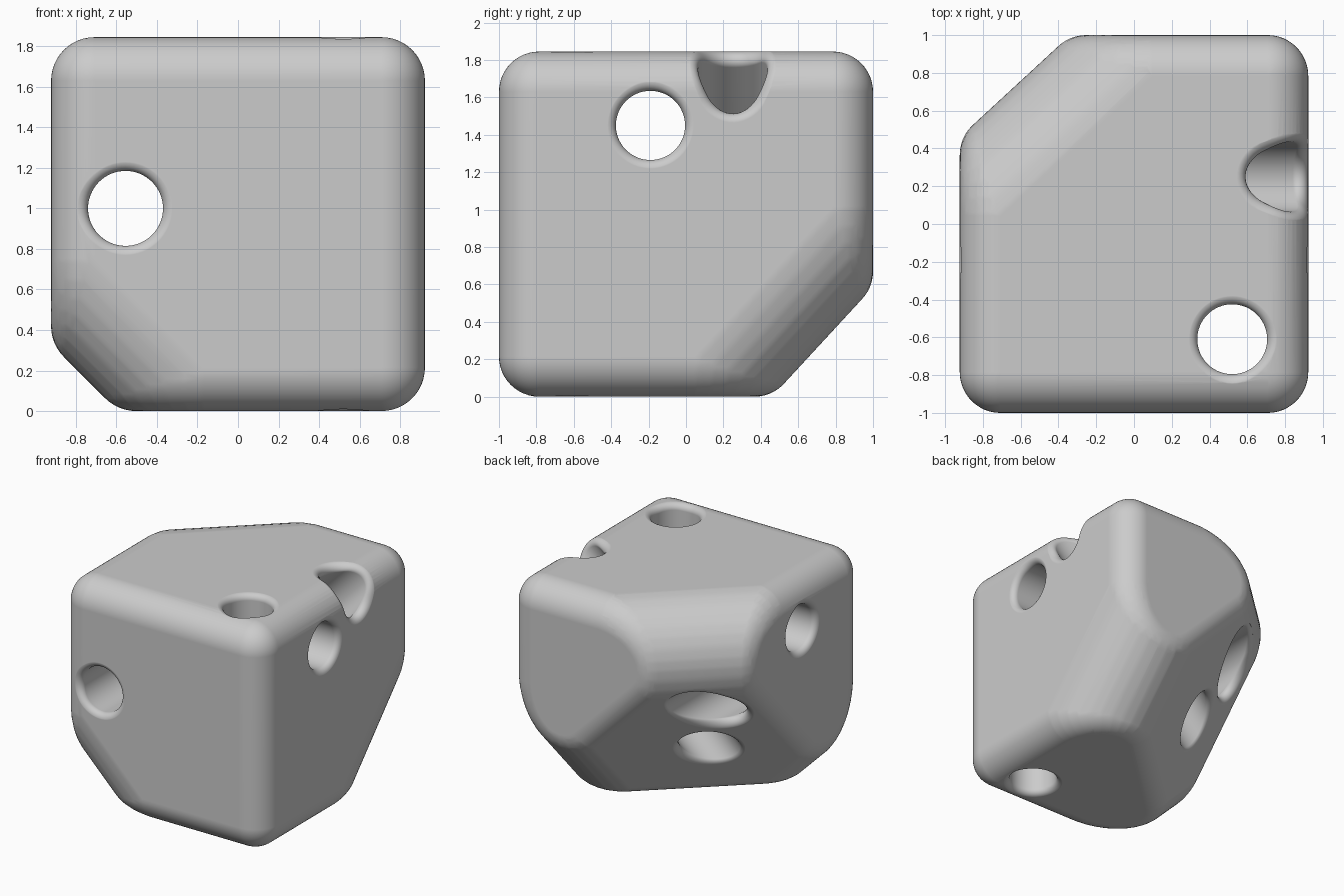
import bpy, bmesh, math
from mathutils import Vector
from mathutils.bvhtree import BVHTree

cube = bpy.data.objects.get("Cube")
if cube:
    bpy.data.objects.remove(cube, do_unlink=True)

HALF = Vector((0.9225, 1.0, 0.9225))       # half size of the block
CENTRE = Vector((0, 0, HALF.z))
CUT = Vector((-HALF.x, HALF.y, -HALF.z)).normalized()   # slice across the diagonal
CUT_AT = 0.11                              # distance of the slice from the origin
EDGE_R, SLICE_R = 0.215, 0.475             # rounding of box edges and sharp slice edges
HOLE_R, RIM = 0.185, 0.05


def to_object(name, bm):
    mesh = bpy.data.meshes.new(name)
    bm.to_mesh(mesh)
    ob = bpy.data.objects.new(name, mesh)
    bpy.context.collection.objects.link(ob)
    return ob


def slice_off(bm, point, normal):
    cut = bmesh.ops.bisect_plane(bm, geom=bm.verts[:] + bm.edges[:] + bm.faces[:],
                                 plane_co=point, plane_no=normal, clear_outer=True)
    edges = [g for g in cut["geom_cut"] if isinstance(g, bmesh.types.BMEdge)]
    if edges:
        bmesh.ops.edgeloop_fill(bm, edges=edges)


def core_points(steps=12):
    """Block shrunk by EDGE_R, corner sliced, three sharp slice edges rounded."""
    bm = bmesh.new()
    bmesh.ops.create_cube(bm, size=2)
    for v in bm.verts:
        v.co = CENTRE + Vector([c * (h - EDGE_R) for c, h in zip(v.co, HALF)])
    slice_off(bm, CUT * (CUT_AT - EDGE_R), CUT)
    for face in (Vector((0, 0, 1)), Vector((0, -1, 0)), Vector((1, 0, 0))):
        # a point on the axis of the rounding between this face and the slice
        a = face.dot(CENTRE) + abs(face.dot(HALF)) - SLICE_R
        b, k = CUT_AT - SLICE_R, face.dot(CUT)
        axis_point = (face * (a - k * b) + CUT * (b - k * a)) / (1 - k * k)
        for i in range(1, steps):
            n = face.slerp(CUT, i / steps)
            slice_off(bm, axis_point + n * (SLICE_R - EDGE_R), n)
    points = [v.co.copy() for v in bm.verts]
    bm.free()
    return points


# Rounded block: hull of balls placed on the corners of the core
ball = bmesh.new()
bmesh.ops.create_uvsphere(ball, u_segments=48, v_segments=24, radius=EDGE_R)
body = bmesh.new()
for p in core_points():
    for v in ball.verts:
        body.verts.new(p + v.co)
ball.free()
bmesh.ops.convex_hull(body, input=body.verts[:])
bmesh.ops.delete(body, geom=[v for v in body.verts if not v.link_faces],
                 context='VERTS')
bmesh.ops.dissolve_limit(body, angle_limit=math.radians(0.2),
                         verts=body.verts[:], edges=body.edges[:])
bmesh.ops.recalc_face_normals(body, faces=body.faces[:])
surface = BVHTree.FromBMesh(body)
block = to_object("drilled_block", body)
body.free()


def hole_cutter(name, origin, axis, segments=64, steps=7):
    """Drill whose two ends flare out to round the rim on the block's surface."""
    origin, axis = Vector(origin), Vector(axis).normalized()
    side = axis.orthogonal().normalized()
    other = axis.cross(side)
    bm = bmesh.new()

    def height(offset, out):
        hit = surface.ray_cast(origin + offset + out * 5, -out)[0]
        return (hit - origin).dot(out)

    def flare(out):
        rings = [[] for _ in range(steps + 2)]
        for i in range(segments):
            a = math.tau * i / segments
            ray = math.cos(a) * side + math.sin(a) * other
            near = height(ray * HOLE_R, out)
            far = height(ray * (HOLE_R + RIM), out)
            # arc touching both the hole wall and the sloping surface
            slope = math.atan2(far - near, RIM)
            centre = far - RIM / math.cos(slope)
            for k in range(steps + 1):
                t = math.pi + (slope - math.pi / 2) * k / steps
                co = (origin + ray * (HOLE_R + RIM + RIM * math.cos(t))
                      + out * (centre + RIM * math.sin(t) + 0.0005))
                rings[k].append(bm.verts.new(co))
            rings[-1].append(bm.verts.new(co + out * 0.3))
        return rings

    rings = flare(-axis)[::-1] + flare(axis)
    for low, high in zip(rings, rings[1:]):
        for i in range(segments):
            j = (i + 1) % segments
            bm.faces.new((low[i], low[j], high[j], high[i]))
    for cap in (rings[0], rings[-1]):
        bmesh.ops.triangle_fill(bm, use_beauty=True, edges=[
            bm.edges.get((cap[i], cap[i - 1])) for i in range(segments)])
    bmesh.ops.recalc_face_normals(bm, faces=bm.faces[:])
    ob = to_object(name, bm)
    bm.free()
    ob.hide_render = True
    return ob


# Three straight holes and one diagonal hole entering at the top edge
cutters = [
    hole_cutter("front_hole_cutter", (-0.555, 0, 1.0), (0, 1, 0)),
    hole_cutter("side_hole_cutter", (0, -0.19, 1.45), (1, 0, 0)),
    hole_cutter("top_hole_cutter", (0.52, -0.61, 0.9), (0, 0, 1)),
    hole_cutter("diagonal_hole_cutter", (0, 0.25, 0.9225), (1, 0, 1)),
]
for cutter in cutters:
    mod = block.modifiers.new(cutter.name, 'BOOLEAN')
    mod.operation, mod.solver, mod.object = 'DIFFERENCE', 'EXACT', cutter

# Bake the drilling and drop the cutters
graph = bpy.context.evaluated_depsgraph_get()
drilled = bpy.data.meshes.new_from_object(block.evaluated_get(graph))
block.modifiers.clear()
block.data = drilled
for cutter in cutters:
    bpy.data.objects.remove(cutter, do_unlink=True)

# Single grey material
grey = bpy.data.materials.new("plain_grey")
grey.use_nodes = True
colour = (0.6, 0.6, 0.6, 1)
grey.diffuse_color = colour
grey.node_tree.nodes["Principled BSDF"].inputs["Base Color"].default_value = colour
drilled.materials.clear()
drilled.materials.append(grey)

# Smooth rounding with clean flat faces
bpy.ops.object.select_all(action='DESELECT')
block.select_set(True)
bpy.context.view_layer.objects.active = block
bpy.ops.object.shade_smooth_by_angle(angle=math.radians(30))
weighted = block.modifiers.new("flat_face_normals", 'WEIGHTED_NORMAL')
weighted.keep_sharp = True
